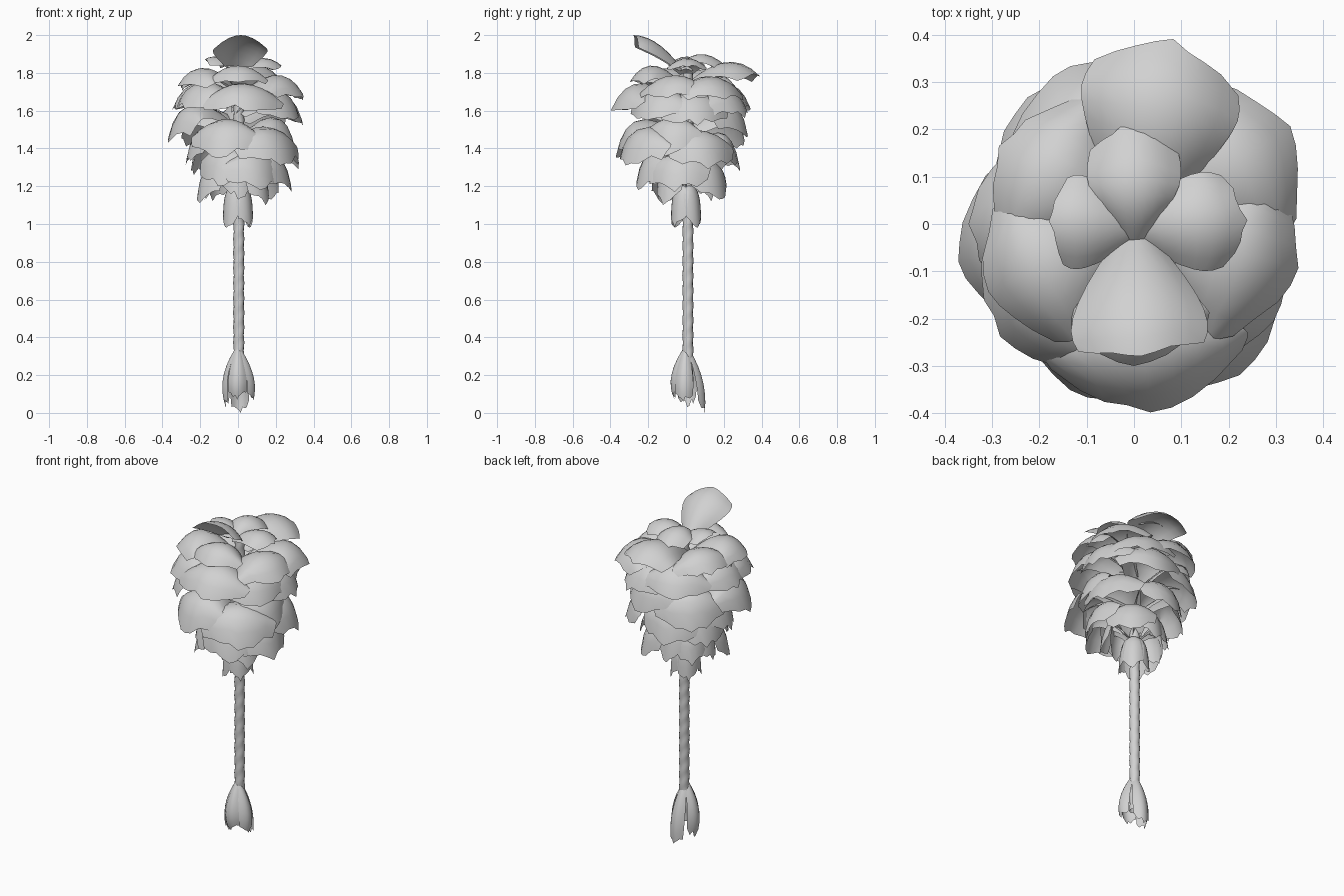
import bpy, bmesh, math, random
from mathutils import Vector

if "Cube" in bpy.data.objects:
    bpy.data.objects.remove(bpy.data.objects["Cube"], do_unlink=True)

rng = random.Random(4)
grey = bpy.data.materials.new("soft_grey")
grey.use_nodes = True
COLOUR = (0.64, 0.64, 0.64, 1)
grey.diffuse_color = COLOUR
grey.node_tree.nodes["Principled BSDF"].inputs["Base Color"].default_value = COLOUR


def grid_object(name, rows, closed=False):
    """Skin a list of point rows into one smooth sheet or tube."""
    bm = bmesh.new()
    verts = [[bm.verts.new(p) for p in row] for row in rows]
    n = len(rows[0])
    for low, high in zip(verts, verts[1:]):
        for i in range(n if closed else n - 1):
            j = (i + 1) % n
            bm.faces.new((low[i], low[j], high[j], high[i]))
    mesh = bpy.data.meshes.new(name)
    bm.to_mesh(mesh)
    bm.free()
    obj = bpy.data.objects.new(name, mesh)
    bpy.context.collection.objects.link(obj)
    mesh.materials.append(grey)
    bpy.ops.object.select_all(action="DESELECT")
    obj.select_set(True)
    bpy.context.view_layer.objects.active = obj
    bpy.ops.object.shade_smooth_by_angle(angle=math.radians(60))
    return obj


def leaf(name, azimuth, root, bend, tip, width, cup=0.3, ragged=0.06):
    """Cupped leaf; root, bend and tip are (radius, height) of its midrib."""
    a = math.radians(azimuth)
    out = Vector((math.cos(a), math.sin(a), 0))
    side = Vector((-math.sin(a), math.cos(a), 0))
    up = Vector((0, 0, 1))
    p, q, s = (Vector(c) for c in (root, bend, tip))
    cols = [i / 4 - 1 for i in range(9)]
    trim = [1 - 0.08 * v * v - rng.uniform(0, ragged) * (v != 0) for v in cols]
    rows = []
    for k in range(8):
        row = []
        for v, cut in zip(cols, trim):
            t = k / 7 * cut
            mid = p * (1 - t) ** 2 + q * 2 * t * (1 - t) + s * t * t
            d = ((q - p) * (1 - t) + (s - q) * t).normalized()
            span = 0.2 + 0.8 * math.sin(math.pi * min(1, t * 0.72 + 0.02)) ** 0.8
            w = width * span / 2
            mid += Vector((d.y, -d.x)) * cup * w * v * v * 1.6
            row.append(out * mid.x + up * mid.y + side * w * v)
        rows.append(row)
    return grid_object(name, rows)


def draped_leaves(name, specs):
    """Leaves given by azimuth, tip radius, tip height and width; low ones hang steeper."""
    for i, (azimuth, r, z, width) in enumerate(specs):
        steep = min(1, max(0, (1.8 - z) / 0.35))
        leaf(f"{name}_{i + 1}", azimuth, (0.01, z - 0.04 + 0.13 * steep),
             (r * (0.6 + 0.22 * steep), z + 0.16 + 0.2 * steep), (r, z), width)


# Stem with spiral ridges
stem = []
for k in range(81):
    z = 0.12 + k * 0.021
    ring = []
    for i in range(12):
        a = math.tau * i / 12
        r = 0.028 + 0.002 * math.sin(2 * a - z * 80)
        ring.append((0.004 + r * math.cos(a), 0.01 + r * math.sin(a), z))
    stem.append(ring)
grid_object("stem", stem, closed=True)

# Crown leaves
leaf("crown_leaf_front", -87, (0.02, 1.82), (0.15, 2.0), (0.28, 2.0), 0.29)
leaf("crown_leaf_back", 90, (-0.04, 1.83), (0.07, 1.97), (0.22, 1.83), 0.20)
leaf("crown_leaf_left", 2, (-0.03, 1.8), (0.13, 1.94), (0.24, 1.83), 0.21)
leaf("crown_leaf_right", 178, (-0.03, 1.82), (0.1, 1.92), (0.18, 1.87), 0.20)

# Foliage from the top down
draped_leaves("upper_leaf", (
    (78, 0.4, 1.78, 0.34), (205, 0.34, 1.73, 0.34), (-90, 0.3, 1.75, 0.32),
    (-15, 0.36, 1.67, 0.38), (150, 0.33, 1.72, 0.36), (32, 0.39, 1.66, 0.38)))
draped_leaves("middle_leaf", (
    (-85, 0.4, 1.6, 0.44), (-140, 0.37, 1.61, 0.38), (180, 0.35, 1.6, 0.36),
    (112, 0.36, 1.6, 0.4), (-35, 0.36, 1.55, 0.38), (60, 0.36, 1.56, 0.38),
    (10, 0.35, 1.52, 0.38)))
draped_leaves("drooping_leaf", (
    (-168, 0.38, 1.43, 0.36), (-105, 0.38, 1.35, 0.38), (-55, 0.39, 1.31, 0.42),
    (20, 0.34, 1.29, 0.38), (70, 0.34, 1.46, 0.38), (130, 0.35, 1.4, 0.4),
    (-20, 0.32, 1.36, 0.32)))
draped_leaves("lower_leaf", (
    (-12, 0.29, 1.17, 0.34), (-65, 0.28, 1.18, 0.34), (-115, 0.25, 1.2, 0.3),
    (-148, 0.24, 1.11, 0.22), (188, 0.28, 1.31, 0.28), (150, 0.27, 1.26, 0.3),
    (100, 0.29, 1.28, 0.34), (45, 0.25, 1.13, 0.28)))
draped_leaves("skirt_leaf", (
    (90, 0.19, 1.13, 0.2), (135, 0.19, 1.12, 0.18), (-40, 0.19, 1.1, 0.18),
    (180, 0.18, 1.12, 0.18), (-90, 0.15, 1.13, 0.18)))
for i in range(4):
    leaf(f"collar_leaf_{i + 1}", 45 + i * 90, (0.01, 1.2), (0.08, 1.24), (0.085, 0.98), 0.12)

# Folded leaves around the foot
foot_tips = ((0.08, 0.06), (0.1, 0.0), (0.065, 0.03), (0.06, 0.07))
for i, tip in enumerate(foot_tips):
    leaf(f"foot_leaf_{i + 1}", -10 + i * 92, (0.015, 0.34), (0.12, 0.18),
         tip, 0.1, cup=0.4, ragged=0.12)
